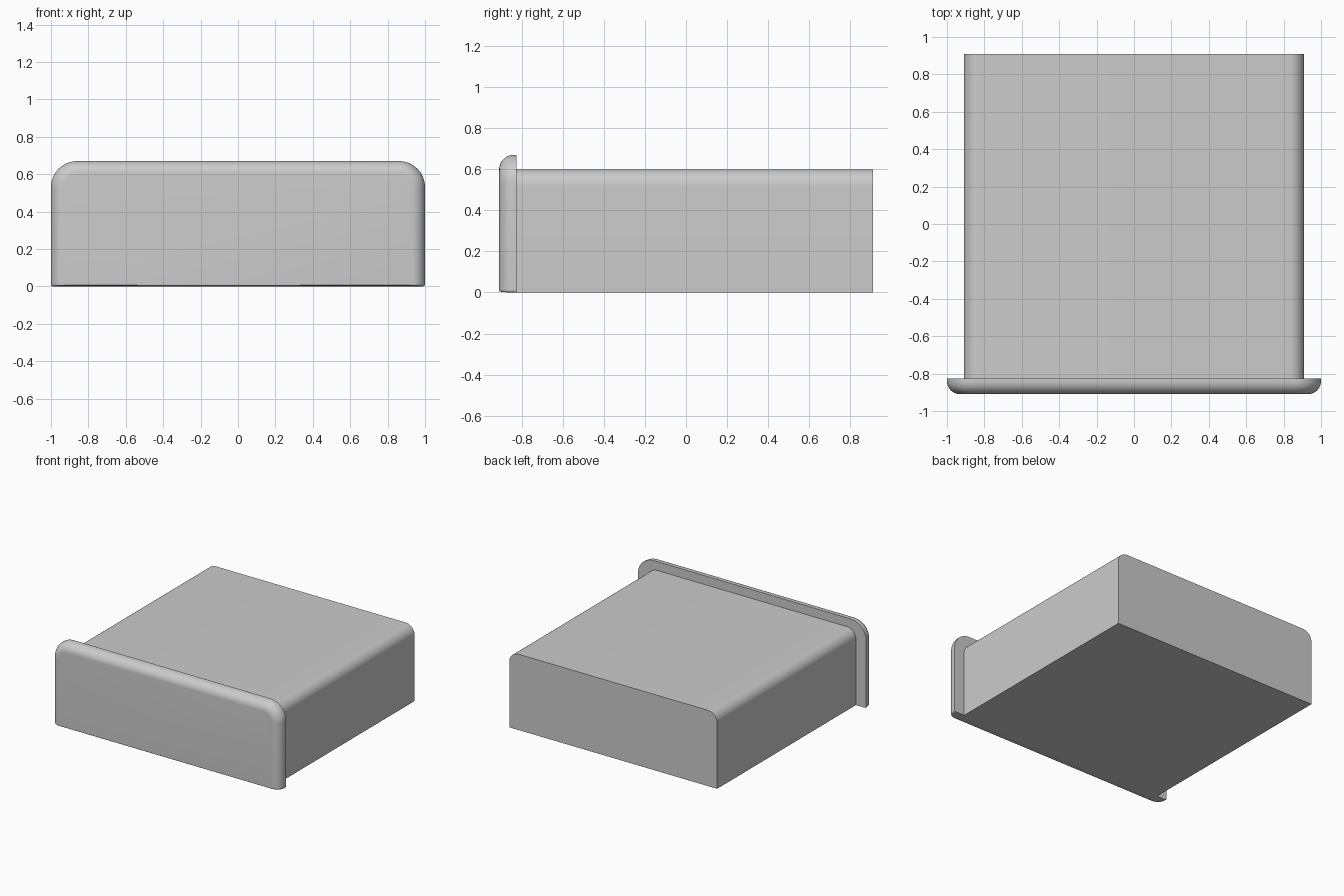
import bpy
import bmesh
from math import sin, cos, pi

cube = bpy.data.objects.get("Cube")
if cube:
    bpy.data.objects.remove(cube, do_unlink=True)

GREY = (0.6, 0.6, 0.6, 1)
grey = bpy.data.materials.new("plain_grey")
grey.use_nodes = True
grey.diffuse_color = GREY
grey.node_tree.nodes["Principled BSDF"].inputs["Base Color"].default_value = GREY


def arch(half_width, bottom, top, radius, foot, steps=12):
    """Rectangle outline with large top corners and tiny bottom corners."""
    points = []
    corners = [(1, bottom, foot, -pi / 2), (1, top, radius, 0),
               (-1, top, radius, pi / 2), (-1, bottom, foot, pi)]
    for side, z, r, start in corners:
        if r == 0:
            points.append((side * half_width, z))
            continue
        cx = side * (half_width - r)
        cz = z + r if z == bottom else z - r
        for i in range(steps + 1):
            a = start + pi / 2 * i / steps
            points.append((cx + r * cos(a), cz + r * sin(a)))
    return points


def loft(name, rings):
    """Skin matching outlines placed along y, capping both ends."""
    bm = bmesh.new()
    loops = [[bm.verts.new((x, y, z)) for x, z in pts] for y, pts in rings]
    for a, b in zip(loops, loops[1:]):
        for i in range(len(a)):
            j = (i + 1) % len(a)
            bm.faces.new((a[i], a[j], b[j], b[i]))
    bm.faces.new(loops[0])
    bm.faces.new(loops[-1])
    bmesh.ops.recalc_face_normals(bm, faces=bm.faces)
    mesh = bpy.data.meshes.new(name)
    bm.to_mesh(mesh)
    bm.free()
    mesh.materials.append(grey)
    obj = bpy.data.objects.new(name, mesh)
    bpy.context.collection.objects.link(obj)
    bpy.ops.object.select_all(action="DESELECT")
    obj.select_set(True)
    bpy.context.view_layer.objects.active = obj
    bpy.ops.object.shade_smooth_by_angle(angle=pi / 6)
    return obj


# Main body: long block with rounded upper edges
body = arch(0.91, 0, 0.6, 0.08, 0)
loft("body", [(-0.83, body), (0.91, body)])

# Front panel: wider plate, its front rim rounded over on the sides and top
FRONT, BACK, FILLET = -0.91, -0.825, 0.07
rings = [(BACK, arch(1, 0, 0.67, 0.14, 0.012))]
for i in range(11):
    a = pi / 2 * i / 10
    inset = FILLET * (1 - cos(a))
    y = FRONT + FILLET * (1 - sin(a))
    rings.append((y, arch(1 - inset, inset * 0.1, 0.67 - inset,
                          0.14 - inset, 0.012)))
loft("front_panel", rings)
